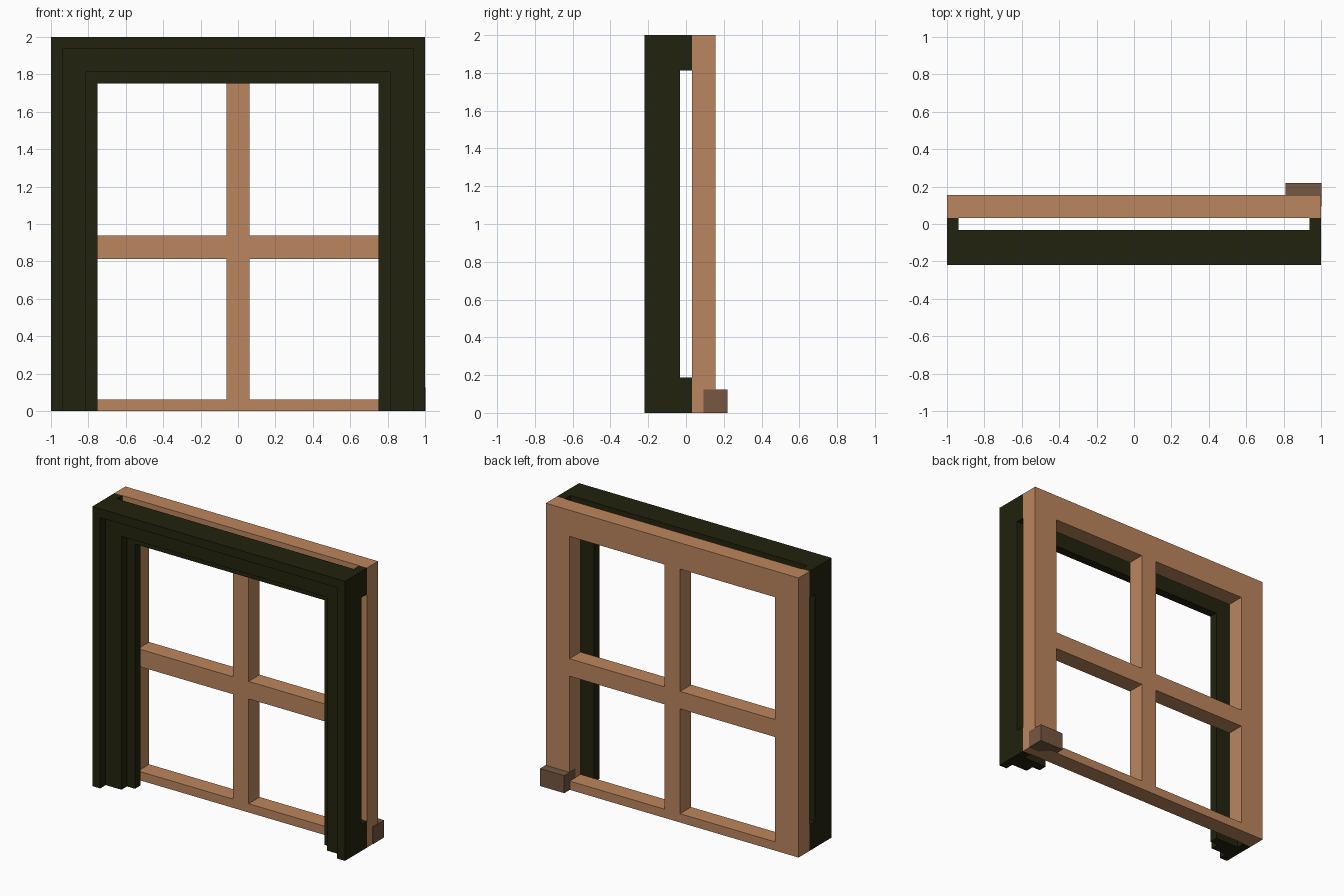
import bpy
import bmesh

# Remove the default cube
cube = bpy.data.objects.get("Cube")
if cube:
    bpy.data.objects.remove(cube, do_unlink=True)


def make_material(name, rgb):
    mat = bpy.data.materials.new(name)
    mat.use_nodes = True
    color = (*rgb, 1.0)
    mat.diffuse_color = color
    bsdf = next(n for n in mat.node_tree.nodes if n.type == 'BSDF_PRINCIPLED')
    bsdf.inputs["Base Color"].default_value = color
    return mat


light_wood = make_material("light wood", (0.50, 0.24, 0.112))
brown_wood = make_material("brown wood", (0.18, 0.095, 0.054))
dark_green = make_material("dark green", (0.016, 0.016, 0.0045))


def add_object(name, bm, mat):
    bmesh.ops.recalc_face_normals(bm, faces=bm.faces)
    mesh = bpy.data.meshes.new(name)
    bm.to_mesh(mesh)
    bm.free()
    mesh.materials.append(mat)
    obj = bpy.data.objects.new(name, mesh)
    bpy.context.scene.collection.objects.link(obj)
    return obj


def box(name, xs, ys, zs, mat):
    bm = bmesh.new()
    bmesh.ops.create_cube(bm, size=1)
    for v in bm.verts:
        v.co = [r[0] if c < 0 else r[1] for c, r in zip(v.co, (xs, ys, zs))]
    return add_object(name, bm, mat)


# All parts sit on a sixteenth grid
U = 1 / 16
BACK, FRONT = 2.5 * U, 0.5 * U      # depth of the sash
STILE = 1 - 3 * U                   # inner edge of the stiles
HEAD = 2 - 3 * U                    # underside of the top rail
depth = (FRONT, BACK)

# Wooden sash: rails and glazing bars
box("top_rail", (-STILE, STILE), depth, (HEAD, 2), light_wood)
box("bottom_rail", (-STILE, STILE), depth, (0, U), light_wood)
box("centre_bar", (-U, U), depth, (U, HEAD), light_wood)

# Mirrored parts: stiles, cross bars and corner spacers
for side, s in (("right", -1), ("left", 1)):
    def span(a, b):
        return tuple(sorted((s * a, s * b)))

    box(f"{side}_stile", span(STILE, 1), depth, (0, 2), light_wood)
    box(f"{side}_cross_bar", span(U, STILE), depth, (13 * U, 15 * U), light_wood)
    for level, zs in (("lower", (0, 3 * U)), ("upper", (HEAD, 2))):
        box(f"{level}_{side}_spacer", span(1 - U, 1), (-FRONT, FRONT), zs, dark_green)

# Corner block, standing just proud of the stile
e = 0.002
box("corner_block", (STILE - e, 1 + e), (1.5 * U, 3.5 * U), (0, 2 * U), brown_wood)

# Stepped surround: (inset, depth) profile swept up, across and down with mitres
profile = [(0, -0.5), (0, -3.5), (1, -3.5), (1, -2.5),
           (3, -2.5), (3, -1.5), (4, -1.5), (4, -0.5)]
bm = bmesh.new()
rings = [[], [], [], []]
for inset, y in profile:
    x, z = 1 - inset * U, 2 - inset * U
    for ring, (px, pz) in zip(rings, ((-x, 0), (-x, z), (x, z), (x, 0))):
        ring.append(bm.verts.new((px, y * U, pz)))
for a, b in zip(rings, rings[1:]):
    for i in range(len(profile)):
        j = (i + 1) % len(profile)
        bm.faces.new((a[i], a[j], b[j], b[i]))
bm.faces.new(rings[0])
bm.faces.new(rings[-1])
add_object("stepped_surround", bm, dark_green)
